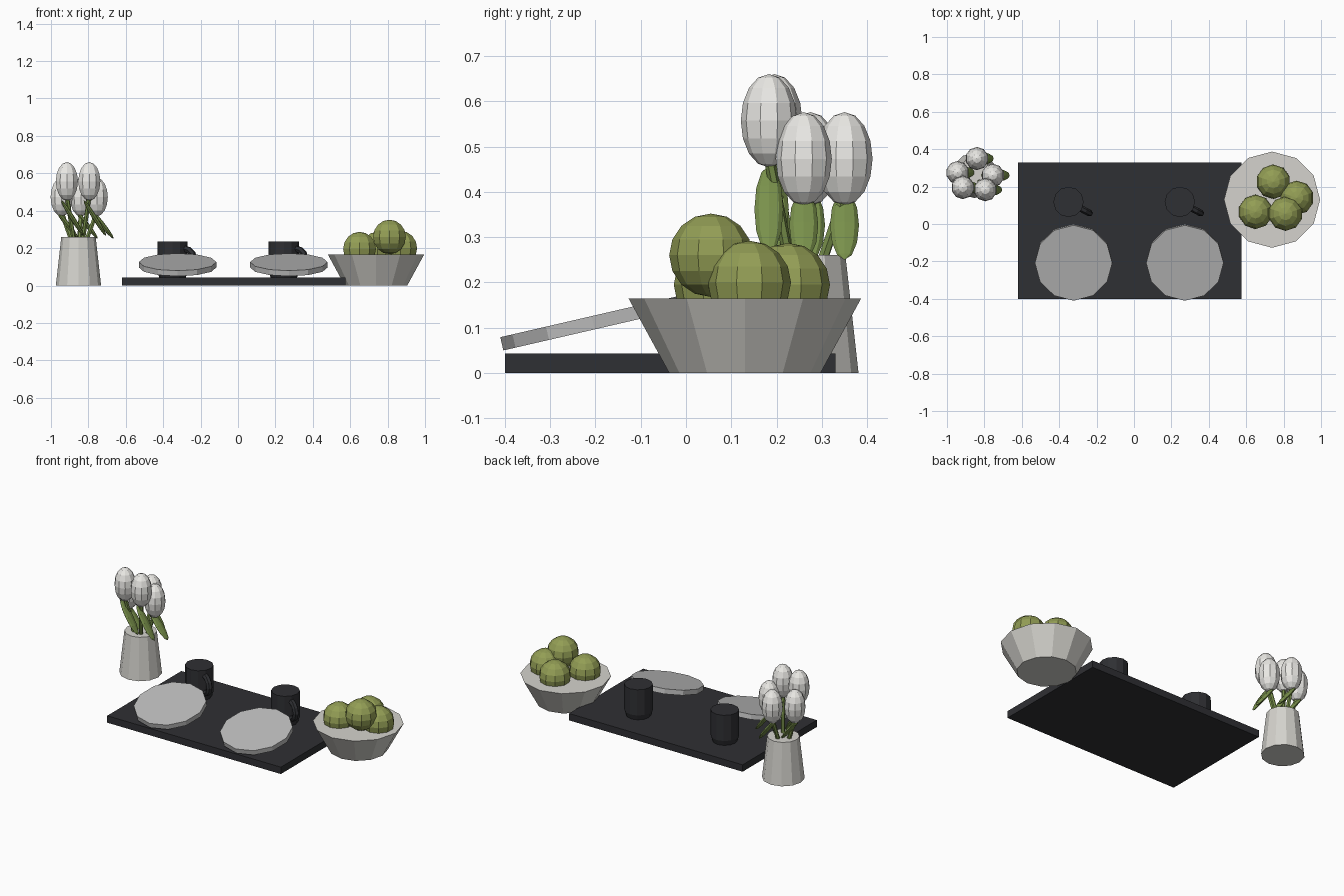
import bpy
from math import cos, sin, pi, radians
from mathutils import Vector, Matrix

if "Cube" in bpy.data.objects:
    bpy.data.objects.remove(bpy.data.objects["Cube"])


def material(name, rgb):
    m = bpy.data.materials.new(name)
    m.diffuse_color = (*rgb, 1)
    m.use_nodes = True
    m.node_tree.nodes["Principled BSDF"].inputs["Base Color"].default_value = m.diffuse_color
    return m


CHARCOAL = material("charcoal", (0.028, 0.029, 0.033))
CERAMIC = material("ceramic", (0.66, 0.65, 0.61))
PLATE = material("plate_grey", (0.5, 0.5, 0.5))
PETAL = material("petal_white", (0.82, 0.81, 0.78))
FRUIT = material("fruit_green", (0.29, 0.34, 0.09))
LEAF = material("leaf_green", (0.19, 0.28, 0.07))


def finish(name, mat):
    ob = bpy.context.object
    ob.name = name
    ob.data.materials.append(mat)
    return ob


def frustum(name, mat, x, y, z0, z1, r0, r1, sides=12):
    bpy.ops.mesh.primitive_cone_add(vertices=sides, radius1=r0, radius2=r1, depth=z1 - z0,
                                    location=(x, y, (z0 + z1) / 2))
    return finish(name, mat)


def ball(name, mat, loc, scale, segs=10, rings=8):
    bpy.ops.mesh.primitive_uv_sphere_add(segments=segs, ring_count=rings, radius=1,
                                         location=loc, scale=scale)
    return finish(name, mat)


def tube(name, mat, points, r, res=1):
    cu = bpy.data.curves.new(name, 'CURVE')
    cu.dimensions = '3D'
    cu.bevel_depth = r
    cu.bevel_resolution = res
    cu.use_fill_caps = True
    sp = cu.splines.new('POLY')
    sp.use_smooth = False
    sp.points.add(len(points) - 1)
    for p, co in zip(sp.points, points):
        p.co = (*co, 1)
    cu.materials.append(mat)
    ob = bpy.data.objects.new(name, cu)
    bpy.context.collection.objects.link(ob)
    return ob


# Tray
bpy.ops.mesh.primitive_cube_add(size=1, location=(-0.023, -0.035, 0.0215),
                                scale=(1.197, 0.73, 0.043))
finish("tray", CHARCOAL)

# Two place settings: tilted plate, mug with handle
for i, x in enumerate((-0.323, 0.272)):
    plate = frustum(f"plate_{i}", PLATE, x, -0.205, 0.096, 0.126, 0.207, 0.207)
    plate.rotation_euler.x = radians(13)

    mx, my = x - 0.027, 0.118
    frustum(f"mug_{i}", CHARCOAL, mx, my, 0.04, 0.075, 0.07, 0.081)
    frustum(f"mug_body_{i}", CHARCOAL, mx, my, 0.075, 0.235, 0.081, 0.081)
    a = radians(-28)
    pts = []
    for k in range(7):
        t = pi / 2 - pi * k / 6
        d = 0.07 + 0.058 * cos(t)
        pts.append((mx + d * cos(a), my + d * sin(a), 0.145 + 0.052 * sin(t)))
    tube(f"mug_handle_{i}", CHARCOAL, pts, 0.018)

# Bowl of fruit
frustum("bowl", CERAMIC, 0.738, 0.13, 0, 0.165, 0.167, 0.257)
for i, (x, y, z) in enumerate([(0.81, 0.055, 0.26), (0.87, 0.14, 0.2),
                               (0.745, 0.226, 0.195), (0.65, 0.065, 0.195)]):
    ball(f"fruit_{i}", FRUIT, (x, y, z), (0.092,) * 3)

# Vase
VX, VY = -0.853, 0.26
frustum("vase", CERAMIC, VX, VY, 0, 0.26, 0.121, 0.092)

# Tulips: head, stem, drooping leaf
heads = [(-0.915, 0.195, 0.557), (-0.795, 0.183, 0.557), (-0.84, 0.35, 0.473),
         (-0.943, 0.275, 0.473), (-0.755, 0.26, 0.473)]
for i, (x, y, z) in enumerate(heads):
    ball(f"tulip_head_{i}", PETAL, (x, y, z), (0.062, 0.062, 0.103))
    tube(f"tulip_stem_{i}", LEAF,
         [(VX + 0.35 * (x - VX), VY + 0.35 * (y - VY), 0.22), (x, y, z - 0.08)], 0.012)
    top = z - (0.1 if i < 2 else 0.07)
    low = 0.265 if i < 2 else 0.25
    a, b = Vector((x - 0.03, y, top)), Vector((x + 0.09, y, low))
    leaf = ball(f"tulip_leaf_{i}", LEAF, (a + b) / 2,
                (0.032, 0.013, (b - a).length / 2), 8, 6)
    leaf.rotation_euler = (a - b).to_track_quat('Z', 'Y').to_euler()
